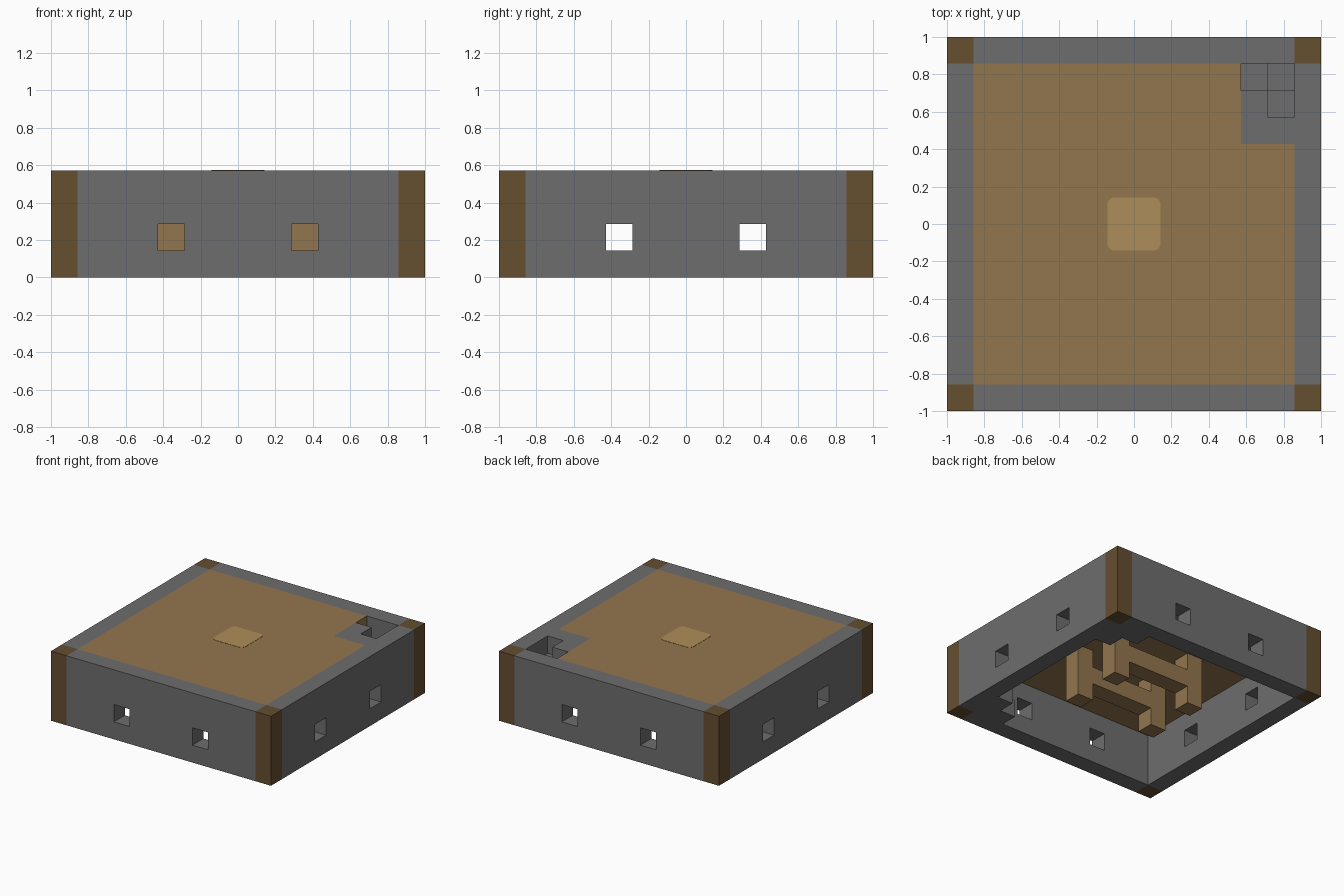
import bpy, bmesh
from mathutils import Vector

U = 1 / 7  # block size

old = bpy.data.objects.get("Cube")
if old:
    bpy.data.objects.remove(old, do_unlink=True)


def material(name, colour):
    m = bpy.data.materials.new(name)
    m.use_nodes = True
    m.diffuse_color = (*colour, 1)
    m.node_tree.nodes["Principled BSDF"].inputs["Base Color"].default_value = (*colour, 1)
    return m


stone = material("grey stone", (0.155, 0.155, 0.155))
plank = material("brown plank", (0.29, 0.182, 0.077))
log = material("dark log", (0.128, 0.077, 0.03))
pale = material("pale wood", (0.42, 0.27, 0.1))

cells = {}


def fill(part, x, y, z):
    """Claim a box of blocks, given half-open ranges along each axis."""
    for i in range(*x):
        for j in range(*y):
            for k in range(*z):
                cells[i, j, k] = part


def clear(x, y, z):
    for i in range(*x):
        for j in range(*y):
            for k in range(*z):
                cells.pop((i, j, k), None)


# Outer walls, hollow inside
fill("outer_walls", (-7, 7), (-7, 7), (0, 4))
clear((-6, 6), (-6, 6), (0, 4))

# Two square windows in each wall
for a in (-3, 2):
    for b in (-7, 6):
        clear((a, a + 1), (b, b + 1), (1, 2))
        clear((b, b + 1), (a, a + 1), (1, 2))

# Corner posts
for i in (-7, 6):
    for j in (-7, 6):
        fill("corner_posts", (i, i + 1), (j, j + 1), (0, 4))

# Plank roof with a stone landing and a stair opening
fill("roof", (-6, 6), (-6, 6), (3, 4))
fill("stair_landing", (4, 6), (3, 6), (3, 4))
stair_steps = ((4, 5), (5, 5), (5, 4))
for i, j in stair_steps:
    clear((i, i + 1), (j, j + 1), (3, 4))

# Corner stair rising to the roof, and a low corner block beside it
for height, (i, j) in enumerate(stair_steps, 1):
    fill("stairs", (i, i + 1), (j, j + 1), (0, height))
    fill("corner_block", (i, i + 1), (-j - 1, -j), (0, 1))

# Inner frame: four pillars joined by two rails
for j in (-2, 1):
    fill("inner_rails", (-2, 2), (j, j + 1), (1, 2))
    for i in (-3, 2):
        fill("inner_pillars", (i, i + 1), (j, j + 1), (0, 3))


def build(part, mat):
    """Make one mesh from the exposed block sides of a part."""
    bm = bmesh.new()
    for cell, owner in cells.items():
        if owner != part:
            continue
        centre = (Vector(cell) + Vector((0.5, 0.5, 0.5))) * U
        for axis in range(3):
            for sign in (-1, 1):
                step = Vector((0, 0, 0))
                step[axis] = sign
                if tuple(int(c + s) for c, s in zip(cell, step)) in cells:
                    continue
                p = Vector((0, 0, 0))
                p[(axis + 1) % 3] = U / 2
                q = step.cross(p)
                mid = centre + step * U / 2
                bm.faces.new([bm.verts.new(mid + o) for o in (p + q, q - p, -p - q, p - q)])
    bmesh.ops.remove_doubles(bm, verts=bm.verts, dist=U / 100)
    bmesh.ops.recalc_face_normals(bm, faces=bm.faces)
    mesh = bpy.data.meshes.new(part)
    bm.to_mesh(mesh)
    bm.free()
    mesh.materials.append(mat)
    bpy.context.collection.objects.link(bpy.data.objects.new(part, mesh))


for part, mat in {
    "outer_walls": stone, "stair_landing": stone, "stairs": stone,
    "corner_block": stone, "corner_posts": log, "roof": plank,
    "inner_rails": plank, "inner_pillars": plank,
}.items():
    build(part, mat)

# Pale square with rounded corners, laid on the middle of the roof
bpy.ops.mesh.primitive_cube_add(size=1, location=(0, 0, 4 * U))
patch = bpy.context.object
patch.name = "roof_patch"
bm = bmesh.new()
bm.from_mesh(patch.data)
bmesh.ops.scale(bm, vec=(2 * U, 2 * U, 0.004), verts=bm.verts)
uprights = [e for e in bm.edges if abs(e.verts[0].co.z - e.verts[1].co.z) > 0.001]
bmesh.ops.bevel(bm, geom=uprights, offset=0.04, segments=4, profile=0.5, affect='EDGES')
bm.to_mesh(patch.data)
bm.free()
patch.data.materials.append(pale)
